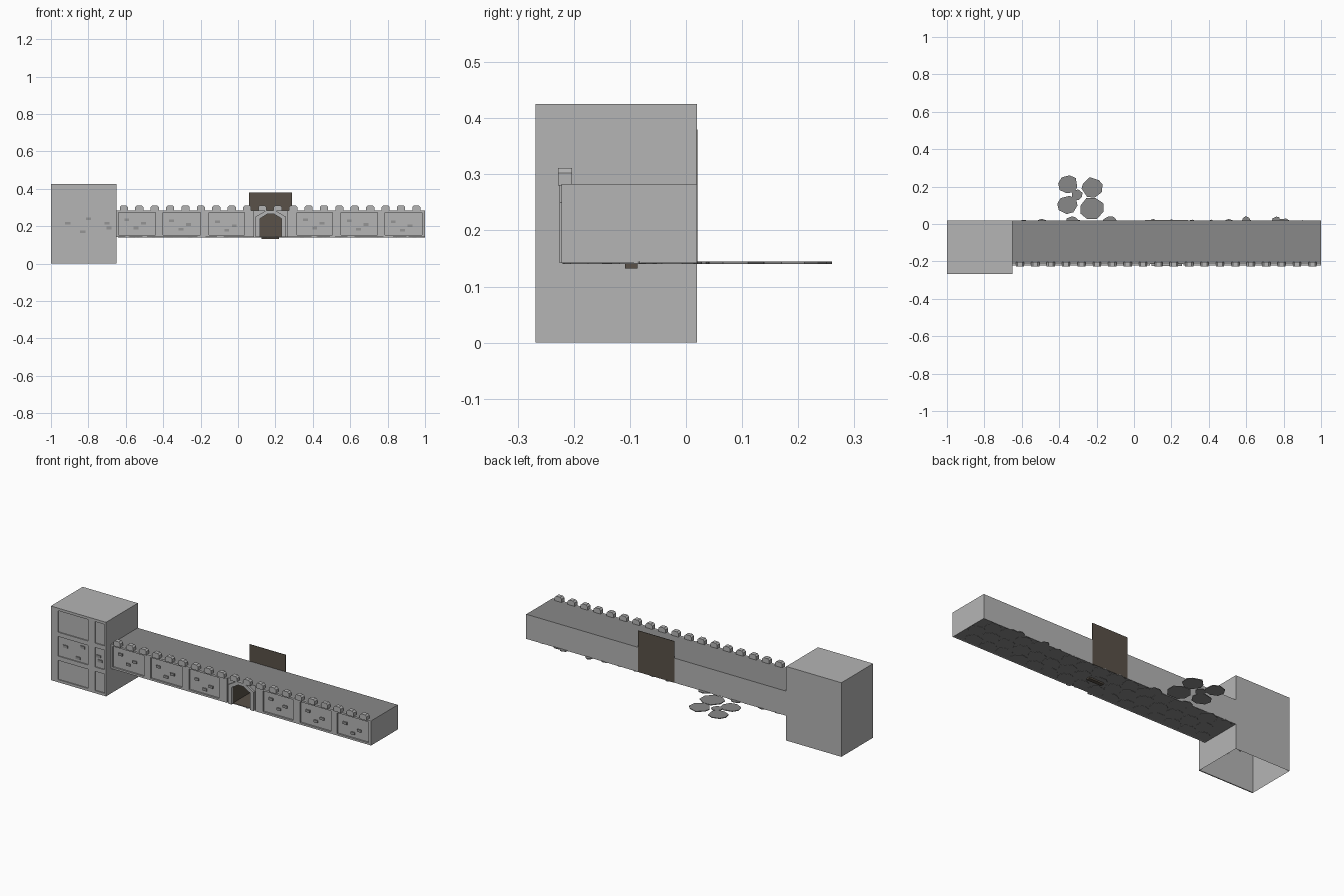
import bpy, bmesh, math, random

if "Cube" in bpy.data.objects:
    bpy.data.objects.remove(bpy.data.objects["Cube"])
random.seed(4)

def mat(name, c):
    m = bpy.data.materials.new(name)
    m.diffuse_color = (*c, 1)
    m.use_nodes = True
    m.node_tree.nodes["Principled BSDF"].inputs["Base Color"].default_value = m.diffuse_color
    return m

LIGHT = mat("light stone", (0.46, 0.46, 0.46))
DARK = mat("dark stone", (0.25, 0.25, 0.25))
BRICK = mat("brick grey", (0.30, 0.30, 0.30))
WOOD = mat("dark wood", (0.10, 0.083, 0.065))

def make(name, bm, *mats):
    me = bpy.data.meshes.new(name)
    bm.to_mesh(me)
    bm.free()
    for m in mats:
        me.materials.append(m)
    ob = bpy.data.objects.new(name, me)
    bpy.context.collection.objects.link(ob)
    return ob

def add_box(bm, x0, x1, y0, y1, z0, z1):
    v = bmesh.ops.create_cube(bm, size=1)["verts"]
    for p in v:
        p.co = ((x0 + x1) / 2 + p.co.x * (x1 - x0),
                (y0 + y1) / 2 + p.co.y * (y1 - y0),
                (z0 + z1) / 2 + p.co.z * (z1 - z0))

def add_prism(bm, pts, d):
    """Extrude a flat polygon of 3D points along d."""
    f = bm.faces.new([bm.verts.new(p) for p in pts])
    r = bmesh.ops.extrude_face_region(bm, geom=[f], use_keep_orig=True)
    bmesh.ops.translate(bm, vec=d, verts=[g for g in r["geom"] if isinstance(g, bmesh.types.BMVert)])
    bmesh.ops.recalc_face_normals(bm, faces=bm.faces[:])

# tower shell, open underneath
bm = bmesh.new()
add_box(bm, -1, -0.65, -0.262, 0.02, 0, 0.425)
bm.faces.ensure_lookup_table()
bmesh.ops.delete(bm, geom=[f for f in bm.faces if f.normal.z < -0.5], context='FACES')
make("tower", bm, LIGHT)

# tower front frame: posts and rails around recessed panels
bm = bmesh.new()
for a, b in ((-1, -0.955), (-0.765, -0.72), (-0.66, -0.65)):
    add_box(bm, a, b, -0.268, -0.262, 0, 0.425)
for a, b in ((-0.955, -0.765), (-0.72, -0.66)):
    for z0, z1 in ((0, 0.015), (0.125, 0.15), (0.262, 0.287), (0.41, 0.425)):
        add_box(bm, a, b, -0.268, -0.262, z0, z1)
make("tower_frame", bm, LIGHT)

# wall body, dark on top and below, with an arched passage cut in the front
bm = bmesh.new()
add_box(bm, -0.65, 1, -0.213, 0.02, 0.142, 0.283)
for f in bm.faces:
    f.material_index = 1 if abs(f.normal.z) > 0.5 else 0
wall = make("wall", bm, LIGHT, DARK, WOOD)
CX = 0.175
def arch(w, z0, zs, zt, y):
    return [(CX - w, y, z0), (CX + w, y, z0), (CX + w, y, zs), (CX + w * 0.3, y, zt),
            (CX - w * 0.3, y, zt), (CX - w, y, zs)]
bm = bmesh.new()
add_prism(bm, arch(0.058, 0.146, 0.24, 0.265, -0.3), (0, 0.31, 0))
for f in bm.faces:
    f.material_index = 2
cut = make("passage_cutter", bm, LIGHT, DARK, WOOD)
cut.hide_render = True
mod = wall.modifiers.new("passage", 'BOOLEAN')
mod.object = cut
mod.operation = 'DIFFERENCE'
mod.solver = 'EXACT'
bpy.context.view_layer.objects.active = wall
bpy.ops.object.modifier_apply(modifier="passage")
bpy.data.objects.remove(cut)

# wall front frame
panels = [(-0.64, -0.44), (-0.40, -0.20), (-0.155, 0.035),
          (0.315, 0.505), (0.55, 0.745), (0.785, 0.985)]
bm = bmesh.new()
edges = [-0.65] + [e for p in panels for e in p] + [1]
for a, b in zip(edges[::2], edges[1::2]):
    if a < CX < b:
        add_box(bm, a, 0.085, -0.222, -0.213, 0.142, 0.283)
        add_box(bm, 0.265, b, -0.222, -0.213, 0.142, 0.283)
    else:
        add_box(bm, a, b, -0.222, -0.213, 0.142, 0.283)
for a, b in panels:
    add_box(bm, a, b, -0.222, -0.213, 0.142, 0.153)
    add_box(bm, a, b, -0.222, -0.213, 0.272, 0.283)
make("wall_frame", bm, LIGHT)

# arched stone surround of the gate
bm = bmesh.new()
inner = arch(0.058, 0.142, 0.24, 0.265, -0.225)
outer = arch(0.082, 0.142, 0.25, 0.283, -0.225)
for i in range(1, 6):
    j = (i + 1) % 6
    add_prism(bm, [inner[i], outer[i], outer[j], inner[j]], (0, 0.012, 0))
make("gate_surround", bm, LIGHT)

# wooden board behind the passage and sill below it
bm = bmesh.new()
add_box(bm, 0.06, 0.29, 0.0185, 0.0208, 0.142, 0.38)
make("back_board", bm, WOOD)
bm = bmesh.new()
add_box(bm, 0.125, 0.22, -0.109, -0.086, 0.132, 0.144)
make("gate_sill", bm, WOOD)

# battlements: small blocks with clipped top corners
bm = bmesh.new()
for i in range(20):
    x = -0.61 + i * 0.0823
    add_prism(bm, [(x - 0.022, -0.228, 0.28), (x + 0.022, -0.228, 0.28), (x + 0.022, -0.228, 0.302),
                   (x + 0.013, -0.228, 0.311), (x - 0.013, -0.228, 0.311), (x - 0.022, -0.228, 0.302)],
              (0, 0.025, 0))
make("battlements", bm, LIGHT)

# loose bricks showing on the panels
bm = bmesh.new()
for i, (a, b) in enumerate(panels):
    s = 0.012 * (i % 3)
    for dx, z in ((0.045, 0.235), (0.095, 0.19), (0.135, 0.215)):
        add_box(bm, a + dx - 0.013, a + dx + 0.013, -0.219, -0.212, z - s / 2 - 0.007, z - s / 2 + 0.007)
for x, z in ((-0.91, 0.215), (-0.83, 0.17), (-0.80, 0.24), (-0.70, 0.215), (-0.69, 0.19)):
    add_box(bm, x - 0.014, x + 0.014, -0.267, -0.261, z - 0.007, z + 0.007)
make("bricks", bm, BRICK)

# paving: irregular flat stones below the wall and a small group behind
def stone(bm, x, y, r, ry=None, n=8):
    ry = ry or r
    t = random.random()
    pts = []
    for k in range(n):
        a = 2 * math.pi * (k + t + random.uniform(-0.2, 0.2)) / n
        q = random.uniform(0.92, 1.05)
        pts.append((x + r * q * math.cos(a), y + ry * q * math.sin(a), 0.1405))
    add_prism(bm, pts, (0, 0, 0.004))

bm = bmesh.new()
for row in range(3):
    for i in range(16):
        x = -0.595 + i * 0.1 + (row % 2) * 0.05
        stone(bm, x, -0.175 + row * 0.079 + random.uniform(-0.005, 0.005),
              random.uniform(0.046, 0.052), random.uniform(0.038, 0.044))
for x, r in ((-0.33, 0.035), (-0.13, 0.04), (0.6, 0.025), (0.76, 0.025)):
    stone(bm, x, 0.012, r, 0.03)
make("paving_under_wall", bm, DARK)

bm = bmesh.new()
for x, y, r in ((-0.355, 0.212, 0.054), (-0.225, 0.195, 0.057), (-0.305, 0.155, 0.031),
                (-0.355, 0.102, 0.054), (-0.225, 0.082, 0.066)):
    stone(bm, x, y, r, r * 0.95)
make("stepping_stones", bm, DARK)
